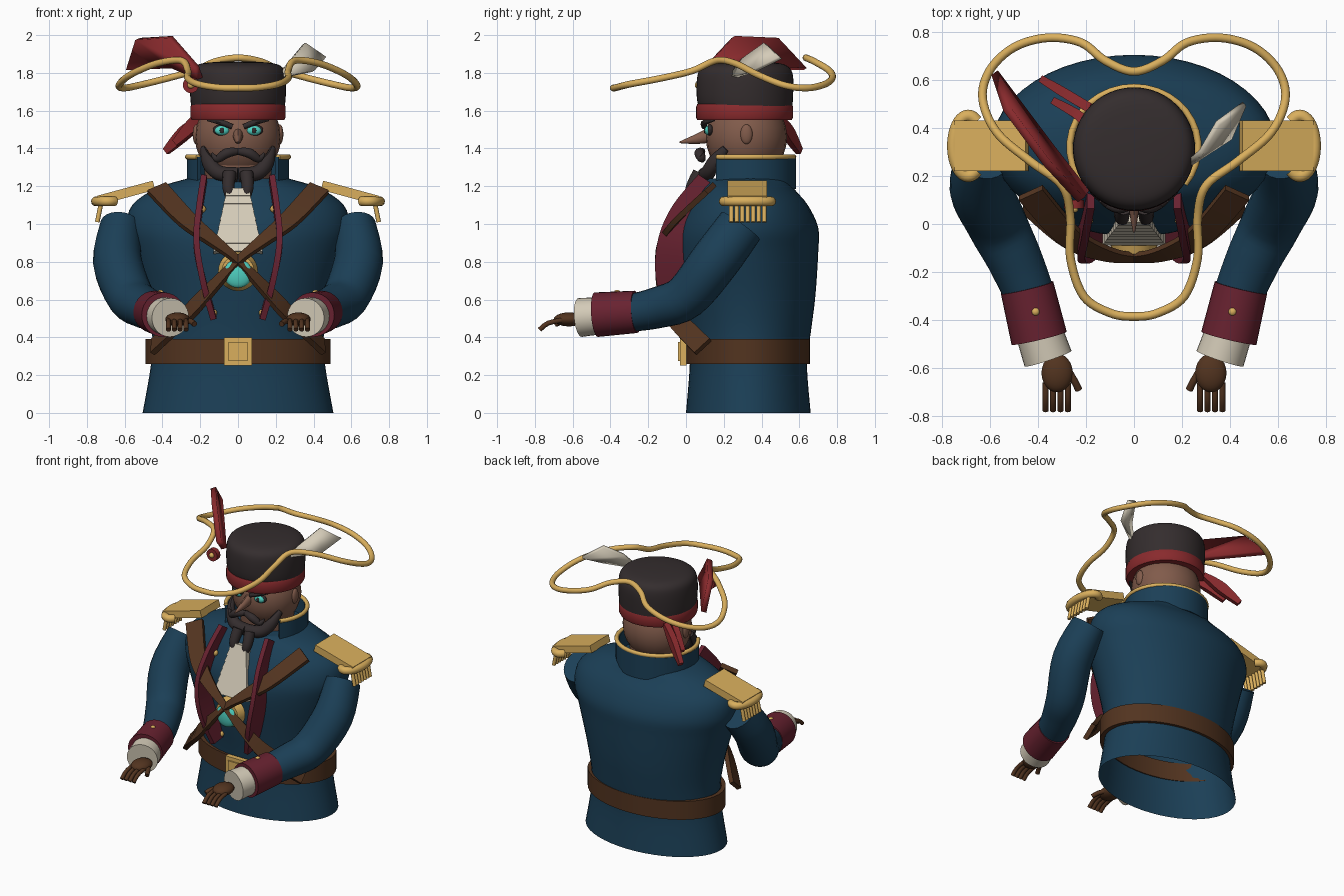
import bpy, bmesh, math
from mathutils import Vector, Matrix

cube = bpy.data.objects.get("Cube")
if cube:
    bpy.data.objects.remove(cube)
X, Y, Z = Vector((1, 0, 0)), Vector((0, 1, 0)), Vector((0, 0, 1))
made = []


def material(name, *rgb):
    m = bpy.data.materials.new(name)
    m.use_nodes = True
    m.diffuse_color = (*rgb, 1)
    m.node_tree.nodes["Principled BSDF"].inputs["Base Color"].default_value = (*rgb, 1)
    return m


navy = material("navy cloth", .011, .05, .094)
burgundy = material("burgundy cloth", .14, .016, .03)
red = material("red cloth", .25, .023, .026)
gold = material("gold trim", .7, .43, .11)
leather = material("brown leather", .085, .034, .014)
skin = material("brown skin", .22, .105, .07)
charcoal = material("charcoal", .034, .026, .027)
cream = material("cream linen", .66, .6, .48)
teal = material("turquoise", .08, .64, .54)


def finish(name, bm, mat, mirror=False):
    bmesh.ops.recalc_face_normals(bm, faces=bm.faces)
    me = bpy.data.meshes.new(name)
    bm.to_mesh(me)
    bm.free()
    me.materials.append(mat)
    ob = bpy.data.objects.new(name, me)
    bpy.context.collection.objects.link(ob)
    if mirror:
        ob.modifiers.new("Mirror", 'MIRROR').use_mirror_merge = False
    made.append(ob)
    return ob


def skin_rings(bm, rings, closed=False, bottom=True):
    loops = [[bm.verts.new(p) for p in r] for r in rings]
    n = len(loops[0])
    pairs = list(zip(loops, loops[1:])) + ([(loops[-1], loops[0])] if closed else [])
    for a, b in pairs:
        for i in range(n):
            bm.faces.new((a[i], a[(i + 1) % n], b[(i + 1) % n], b[i]))
    if not closed:
        bm.faces.new(loops[-1])
        if bottom:
            bm.faces.new(loops[0])


def spline(pts, steps, closed):
    """Smooth path; extra values in each point are smoothed too."""
    pts = [Vector(p) for p in pts]
    n, out = len(pts), []
    get = (lambda i: pts[i % n]) if closed else (lambda i: pts[max(0, min(n - 1, i))])
    for i in range(n if closed else n - 1):
        a, b, c, d = (get(i + k) for k in (-1, 0, 1, 2))
        for s in range(steps):
            t = s / steps
            out.append(b + (c - a) * (t / 2) + (a * 2 - b * 5 + c * 4 - d) * (t * t / 2)
                       + (b * 3 - a - c * 3 + d) * (t ** 3 / 2))
    return out if closed else out + [pts[-1]]


def sweep(name, pts, mat, ref=Z, sides=12, steps=5, closed=False, mirror=False):
    """Sweep an ellipse, or a box for four sides, along (x, y, z, a, b) points."""
    path = spline(pts, steps, closed)
    n, rings = len(path), []
    k, off = (math.sqrt(2), math.pi / 4) if sides == 4 else (1, 0)
    for i, p in enumerate(path):
        nxt = path[(i + 1) % n] if closed else path[min(i + 1, n - 1)]
        prv = path[i - 1] if closed else path[max(i - 1, 0)]
        t = (Vector(nxt[:3]) - Vector(prv[:3])).normalized()
        u = t.cross(ref).normalized()
        v = u.cross(t)
        angles = [off + math.tau * j / sides for j in range(sides)]
        rings.append([Vector(p[:3]) + u * (k * p[3] * math.cos(q)) + v * (k * p[4] * math.sin(q))
                      for q in angles])
    bm = bmesh.new()
    skin_rings(bm, rings, closed)
    return finish(name, bm, mat, mirror)


def cord(name, pts, r, mat, **kw):
    return sweep(name, [(*p, r, r) for p in pts], mat, **kw)


def loft(name, rows, mat, sides=48, bottom=True):
    """Stack ellipses given as (z, half width, front y, back y)."""
    bm = bmesh.new()
    turns = [math.tau * i / sides for i in range(sides)]
    skin_rings(bm, [[(w * math.cos(q), (f + b) / 2 + (b - f) / 2 * math.sin(q), z) for q in turns]
                    for z, w, f, b in rows], bottom=bottom)
    return finish(name, bm, mat)


def ball(name, c, s, mat, mirror=False):
    bm = bmesh.new()
    m = Matrix.Translation(c) @ Matrix.Diagonal((*s, 1))
    bmesh.ops.create_uvsphere(bm, u_segments=24, v_segments=14, radius=1, matrix=m)
    return finish(name, bm, mat, mirror)


def plate(name, pts, mat, thick):
    bm = bmesh.new()
    bm.faces.new([bm.verts.new(p) for p in pts])
    mod = finish(name, bm, mat).modifiers.new("Solidify", 'SOLIDIFY')
    mod.thickness, mod.offset = thick, 0


# Coat body open at the hem, belt and buckle
loft("coat_body", spline([(0, .505, 0, .66), (.26, .46, .02, .64), (.42, .455, .01, .66),
                          (.62, .49, -.02, .685), (.85, .555, -.05, .7), (.98, .59, -.04, .7),
                          (1.1, .56, .015, .645), (1.19, .43, .07, .57), (1.24, .27, .1, .55)], 4, False),
     navy, bottom=False)
turns = [math.tau * i / 48 for i in range(48)]
sweep("belt", [(.475 * math.cos(q), .328 + .315 * math.sin(q), .325, .014, .065) for q in turns],
      leather, sides=4, steps=1, closed=True)
sweep("buckle", [(0, -.015, .25, .075, .018), (0, -.015, .4, .075, .018)], gold, ref=Y, sides=4, steps=1)
sweep("buckle_plate", [(0, -.03, .275, .05, .012), (0, -.03, .375, .05, .012)], gold, ref=Y, sides=4, steps=1)

# Standing collar, open at the front, with gold edge
arc = [math.radians(-38 + 256 * i / 24) for i in range(25)]
ring = [(.26 * math.cos(q), .32 + .25 * math.sin(q)) for q in arc]
sweep("collar", [(x, y, 1.27, .012, .085) for x, y in ring], navy, sides=4, steps=1)
cord("collar_trim", [(x * 1.03, y, 1.355) for x, y in ring], .014, gold, steps=1)

# Pleated neckcloth
for i in range(8):
    z, w, y = 1.18 - .042 * i, .068 + .009 * i, .035 - .0115 * i
    sweep("neckcloth_tier", [(0, y, z - .042, w, .045), (0, y + .012, z, w - .012, .04)],
          cream, ref=Y, sides=4, steps=1)

# Lapels and crossed straps
sweep("lapel", [(.18, .11, 1.23, .055, .016), (.205, 0, 1.06, .08, .016), (.22, -.06, .9, .09, .016),
                (.19, -.075, .72, .085, .016), (.13, -.05, .5, .05, .016)],
      burgundy, ref=X, sides=4, mirror=True)
for s in (-1, 1):
    sweep("chest_strap", [(-.43 * s, .13, 1.19, .058, .015), (-.27 * s, -.05, 1.02, .052, .015),
                          (-.13 * s, -.12, .91, .035, .014), (0, -.14, .805, .022, .012),
                          (.14 * s, -.12, .66, .035, .014), (.28 * s, -.06, .51, .05, .015),
                          (.45 * s, .09, .35, .055, .015)],
          leather, ref=Vector((0, -.65, .7)), sides=4)

# Medallion and coat buttons
sweep("medallion", [(0, -.07, .75, .105, .105), (0, -.125, .75, .085, .085)], gold, sides=28, steps=1)
ball("medallion_gem", (0, -.13, .738), (.076, .026, .076), teal)
for x, y, z in ((.19, .015, 1.08), (.13, -.005, .53)):
    ball("coat_button", (x, y, z), (.02, .02, .02), gold, True)

# Sleeves, cuffs and hands
sweep("sleeve", [(.62, .29, .99, .125, .11), (.638, .15, .8, .13, .13), (.57, 0, .615, .12, .125),
                 (.5, -.14, .56, .11, .115), (.44, -.28, .53, .1, .105)],
      navy, ref=X, sides=24, steps=4, mirror=True)
sweep("cuff", [(.445, -.265, .535, .112, .112), (.395, -.475, .52, .118, .118)], burgundy, sides=28, steps=1, mirror=True)
sweep("shirt_cuff", [(.395, -.45, .515, .098, .098), (.358, -.56, .505, .103, .103)],
      cream, sides=28, steps=1, mirror=True)
ball("cuff_button", (.41, -.365, .637), (.017, .017, .014), gold, True)
ball("palm", (.32, -.62, .495), (.065, .08, .037), leather, True)
for i in range(4):
    x = .275 + .031 * i
    cord("finger", [(x, -.66, .49), (x, -.73, .475), (x, -.775, .44)], .013, leather, steps=3, mirror=True)
cord("thumb", [(.28, -.6, .49), (.25, -.65, .485), (.23, -.69, .47)], .015, leather, steps=3, mirror=True)

# Epaulettes with rim and fringe
sweep("epaulette", [(.445, .325, 1.205, .105, .025), (.74, .325, 1.125, .105, .025)],
      gold, sides=4, steps=1, mirror=True)
rim = [math.radians(-125 + 250 * i / 14) for i in range(15)]
cord("epaulette_rim", [(.69 + .062 * math.cos(q), .325 + .125 * math.sin(q), 1.12) for q in rim],
     .026, gold, steps=2, mirror=True)
for i in range(7):
    y = .24 + .029 * i
    cord("epaulette_fringe", [(.725, y, 1.11), (.745, y, 1.01)], .012, gold, ref=X, steps=1, mirror=True)

# Head and face
loft("neck", [(1.2, .17, .17, .48), (1.4, .19, .15, .5)], skin)
ball("head", (0, .32, 1.46), (.228, .215, .23), skin)
ball("ear", (.222, .32, 1.475), (.018, .032, .052), skin, True)
sweep("nose", [(0, .13, 1.47, .028, .04), (0, .05, 1.448, .02, .025), (0, -.035, 1.432, .004, .004)], skin, steps=3)
ball("eye_socket", (.085, .128, 1.497), (.048, .018, .03), charcoal, True)
ball("eye", (.085, .118, 1.495), (.038, .02, .025), teal, True)
ball("pupil", (.085, .1, 1.495), (.012, .006, .015), charcoal, True)
sweep("eyebrow", [(.03, .095, 1.515, .014, .014), (.09, .1, 1.538, .018, .015), (.16, .15, 1.55, .006, .006)],
      charcoal, mirror=True)
sweep("moustache", [(0, .085, 1.385, .018, .018), (.06, .07, 1.375, .026, .026),
                    (.11, .085, 1.345, .02, .02), (.14, .095, 1.375, .006, .006)], charcoal, mirror=True)
sweep("jaw_beard", [(.185, .21, 1.4, .015, .02), (.16, .15, 1.33, .03, .038),
                    (.1, .115, 1.27, .04, .04), (0, .1, 1.26, .04, .04)], charcoal, mirror=True)
sweep("beard_prong", [(.045, .07, 1.27, .036, .036), (.05, .025, 1.18, .03, .03), (.022, .02, 1.1, .012, .012)],
      charcoal, ref=X, mirror=True)

# Hat crown, headband and its tails
loft("hat_crown", spline([(1.58, .24, .08, .56), (1.66, .252, .058, .566), (1.77, .253, .058, .568),
                          (1.825, .238, .08, .55), (1.85, .19, .14, .5), (1.86, .08, .24, .4)], 4, False), charcoal)
loft("headband", [(1.55, .245, .06, .56), (1.565, .252, .053, .567), (1.62, .252, .053, .567), (1.635, .245, .06, .56)], red)
for x, y, z in ((-.38, .6, 1.385), (-.33, .51, 1.43)):
    sweep("band_tail", [(-.18, y - .12, 1.57, .02, .015), (x + .1, y - .06, z + .1, .02, .035), (x, y, z, .015, .018)],
          red, sides=4)

# Gold brim cord, mirrored into one closed loop
half = [(.12, .68, 1.86), (.22, .755, 1.815), (.36, .775, 1.775), (.5, .735, 1.74), (.6, .64, 1.72),
        (.63, .52, 1.735), (.57, .38, 1.79), (.43, .26, 1.85), (.3, .16, 1.865), (.265, .03, 1.81),
        (.265, -.14, 1.77), (.21, -.3, 1.74), (.1, -.37, 1.722)]
loop = [(0, .635, 1.88)] + half + [(0, -.385, 1.72)] + [(-x, y, z) for x, y, z in reversed(half)]
cord("brim_cord", loop, .018, gold, sides=14, steps=6, closed=True)

# Feathers and rosette
plate("red_feather", [(-.58, .63, 1.82), (-.53, .48, 1.98), (-.36, .25, 1.99),
                      (-.22, .1, 1.83), (-.2, .13, 1.77), (-.34, .31, 1.83)], red, .035)
plate("cream_feather", [(.2, .23, 1.77), (.28, .3, 1.87), (.35, .42, 1.955),
                        (.46, .5, 1.88), (.4, .36, 1.81)], cream, .025)
sweep("rosette", [(-.25, .1, 1.735, .042, .042), (-.25, .065, 1.735, .042, .042)], red, sides=20, steps=1)
ball("rosette_button", (-.25, .062, 1.735), (.018, .015, .018), gold)

# Smooth shading with sharp edges kept
bpy.ops.object.select_all(action='DESELECT')
for ob in made:
    ob.select_set(True)
bpy.context.view_layer.objects.active = made[0]
bpy.ops.object.shade_smooth_by_angle(angle=math.radians(35))
